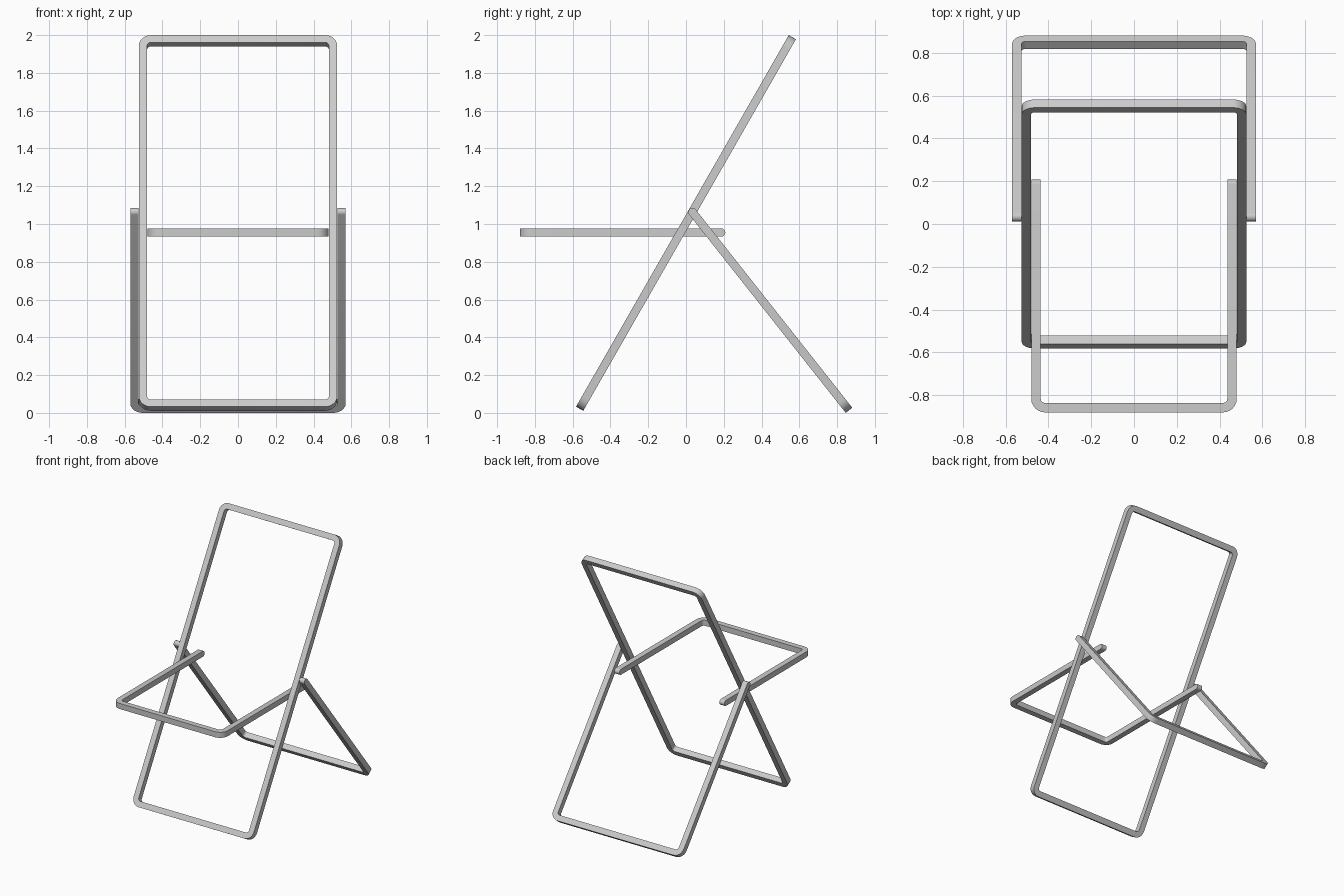
import bpy, bmesh, math
from mathutils import Vector

if "Cube" in bpy.data.objects:
    bpy.data.objects.remove(bpy.data.objects["Cube"])

T = 0.044        # square bar thickness
H = T / 2
R = 0.042        # centre-line corner radius
SEG = 6


def corner(cx, cv, a0):
    """Quarter arc of (x, v, outward x, outward v)."""
    out = []
    for i in range(SEG + 1):
        a = a0 + math.pi / 2 * i / SEG
        c, s = math.cos(a), math.sin(a)
        out.append((cx + R * c, cv + R * s, c, s, H))
    return out


def make_bar(name, start, end, half_width, closed):
    """Bent square bar in the plane through x and start->end (y, z) points.
    The far end carries the crossbar; an open near end is rounded off."""
    origin = Vector((0, *start))
    axis = Vector((0, *end)) - origin
    length = axis.length
    axis.normalize()
    normal = Vector((1, 0, 0)).cross(axis)
    x, top = half_width - H, length - H
    far = corner(x - R, top - R, 0) + corner(R - x, top - R, math.pi / 2)
    if closed:
        path = far + corner(R - x, H + R, math.pi) + corner(x - R, H + R, 1.5 * math.pi)
    else:
        tip = [(H - H * math.sin(a), H * math.cos(a))
               for a in (math.radians(d) for d in (86, 72, 54, 36, 18, 0))]
        path = [(x, v, 1, 0, h) for v, h in tip] + far
        path += [(-x, v, -1, 0, h) for v, h in reversed(tip)]

    bm = bmesh.new()
    rings = []
    for px, pv, ox, ov, h in path:
        p = origin + Vector((px, 0, 0)) + axis * pv
        o = (Vector((ox, 0, 0)) + axis * ov) * H
        rings.append([bm.verts.new(p + o * a + normal * h * b)
                      for a, b in ((1, 1), (1, -1), (-1, -1), (-1, 1))])
    n = len(rings)
    for i in range(n if closed else n - 1):
        r, q = rings[i], rings[(i + 1) % n]
        for k in range(4):
            m = (k + 1) % 4
            bm.faces.new((r[k], r[m], q[m], q[k]))
    if not closed:
        bm.faces.new(rings[0])
        bm.faces.new(rings[-1])
    bmesh.ops.recalc_face_normals(bm, faces=bm.faces)
    mesh = bpy.data.meshes.new(name)
    bm.to_mesh(mesh)
    bm.free()
    obj = bpy.data.objects.new(name, mesh)
    bpy.context.collection.objects.link(obj)
    bpy.ops.object.select_all(action='DESELECT')
    obj.select_set(True)
    bpy.context.view_layer.objects.active = obj
    bpy.ops.object.shade_smooth_by_angle(angle=math.radians(30))
    return obj


# Tall closed frame: backrest and front legs
make_bar("back_frame", (-0.563, 0.022), (0.563, 1.989), 0.525, True)

# Rear leg loop, pivoting outside the main frame
leg_end = Vector((0.863, 0.0137))
pivot = Vector((0.034, 1.063))
leg_start = pivot + (pivot - leg_end).normalized() * H
make_bar("rear_leg", leg_start, leg_end, 0.57, False)

# Horizontal seat loop, inside the main frame
make_bar("seat_frame", (0.208, 0.955), (-0.88, 0.955), 0.48, False)
